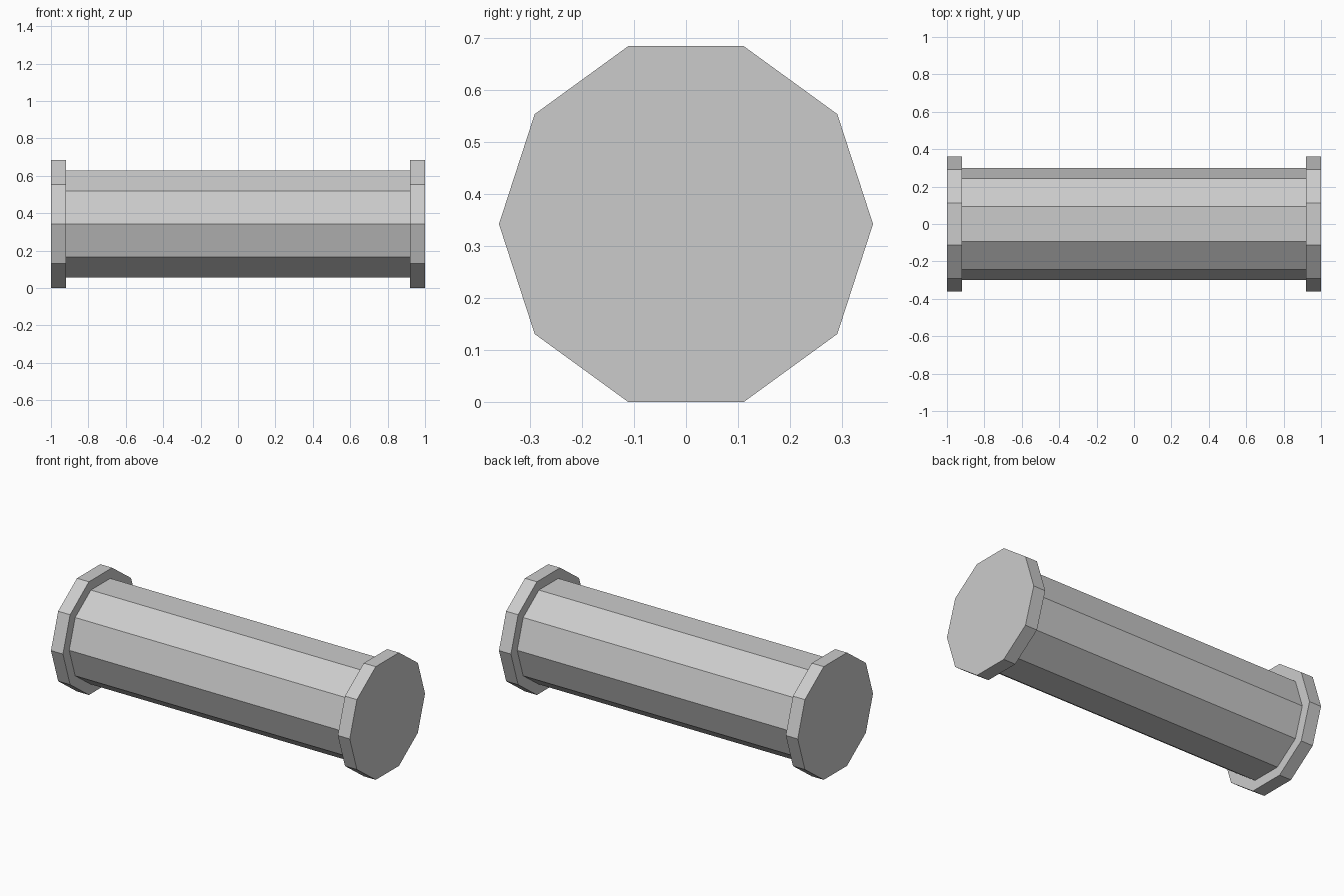
import bpy
import math

if "Cube" in bpy.data.objects:
    bpy.data.objects.remove(bpy.data.objects["Cube"])

CAP_RADIUS = 0.36
BARREL_RADIUS = 0.30
CAP_WIDTH = 0.08
SIDES = 10
AXIS_Z = CAP_RADIUS * math.cos(math.pi / SIDES)  # rests on a flat side

grey = bpy.data.materials.new("plain_grey")
grey.diffuse_color = (0.6, 0.6, 0.6, 1.0)
grey.use_nodes = True
grey.node_tree.nodes["Principled BSDF"].inputs["Base Color"].default_value = grey.diffuse_color


def decagon_prism(name, radius, length, x):
    """Ten-sided prism along x, with flat sides at top and bottom."""
    bpy.ops.mesh.primitive_cylinder_add(
        vertices=SIDES, radius=radius, depth=length, end_fill_type='NGON',
        location=(x, 0, AXIS_Z), rotation=(0, math.pi / 2, 0))
    obj = bpy.context.object
    obj.name = name
    obj.data.materials.append(grey)
    bpy.ops.object.transform_apply(location=True, rotation=True, scale=True)
    return obj


# Long barrel between the caps
decagon_prism("barrel", BARREL_RADIUS, 2 - 2 * CAP_WIDTH, 0)

# Wider cap at each end
for side, label in ((-1, "left"), (1, "right")):
    decagon_prism(label + "_end_cap", CAP_RADIUS, CAP_WIDTH,
                  side * (1 - CAP_WIDTH / 2))
